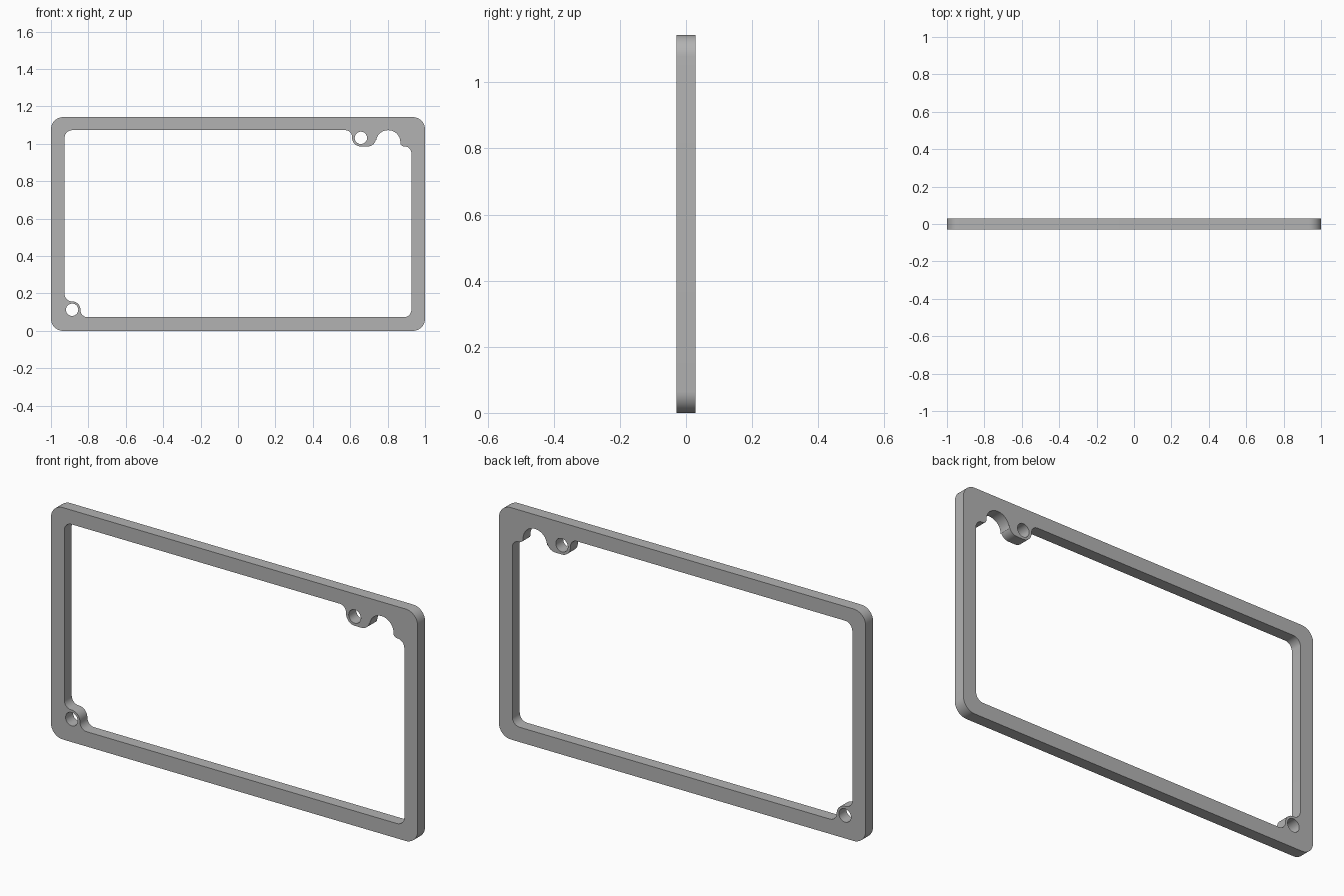
import bpy, bmesh, math
from mathutils import Vector, Matrix

cube = bpy.data.objects.get("Cube")
if cube:
    bpy.data.objects.remove(cube, do_unlink=True)

THICKNESS = 0.058
WIDTH, HEIGHT = 2.0, 1.143
L, R, B, T = -0.927, 0.927, 0.073, 1.073   # window edges
LEDGE = 0.986                              # underside of the upper boss
HOLE_R = 0.033


def rounded(corners, steps=10):
    """Outline through (x, z, radius) corners, each filleted with an arc."""
    points = []
    for i, (x, z, r) in enumerate(corners):
        p = Vector((x, z))
        a = (Vector(corners[i - 1][:2]) - p).normalized()
        b = (Vector(corners[(i + 1) % len(corners)][:2]) - p).normalized()
        centre = p + (a + b) * r           # all corners are right angles
        for k in range(steps + 1):
            t = k / steps * math.pi / 2
            points.append(centre - b * r * math.cos(t) - a * r * math.sin(t))
    return points


def circle(x, z, r, n=40):
    return [Vector((x + r * math.cos(2 * math.pi * k / n),
                    z + r * math.sin(2 * math.pi * k / n))) for k in range(n)]


# Outer edge
h = WIDTH / 2
outer = rounded([(-h, 0, 0.065), (h, 0, 0.065), (h, HEIGHT, 0.065), (-h, HEIGHT, 0.065)])

# Window edge, with the lower boss, the upper boss and the arched notch
window = rounded([
    (L, 0.158, 0.038), (-0.842, 0.158, 0.045), (-0.842, B, 0.038),
    (R, B, 0.04),
    (R, LEDGE, 0.036), (0.868, LEDGE, 0.02),
    (0.868, T, 0.064), (0.738, T, 0.064),
    (0.738, LEDGE, 0.045), (0.61, LEDGE, 0.047), (0.61, T, 0.036),
    (L, T, 0.04),
])
holes = [circle(-0.887, 0.113, HOLE_R), circle(0.657, 1.032, HOLE_R)]

# Filled flat curve, extruded to the plate thickness
curve = bpy.data.curves.new("frame_profile", 'CURVE')
curve.dimensions = '2D'
curve.fill_mode = 'BOTH'
curve.extrude = THICKNESS / 2
for loop in [outer, window] + holes:
    spline = curve.splines.new('POLY')
    spline.points.add(len(loop) - 1)
    for point, co in zip(spline.points, loop):
        point.co = (co.x, co.y, 0, 1)
    spline.use_cyclic_u = True
profile = bpy.data.objects.new("frame_profile", curve)
bpy.context.collection.objects.link(profile)
bpy.context.view_layer.update()
graph = bpy.context.evaluated_depsgraph_get()
mesh = bpy.data.meshes.new_from_object(profile.evaluated_get(graph))
bpy.data.objects.remove(profile, do_unlink=True)

# Weld and stand upright
bm = bmesh.new()
bm.from_mesh(mesh)
bmesh.ops.remove_doubles(bm, verts=bm.verts, dist=1e-5)
bmesh.ops.transform(bm, matrix=Matrix.Rotation(math.pi / 2, 4, 'X'), verts=bm.verts)
bmesh.ops.recalc_face_normals(bm, faces=bm.faces)
bm.to_mesh(mesh)
bm.free()

# Grey plastic
grey = bpy.data.materials.new("grey")
grey.use_nodes = True
colour = (0.45, 0.45, 0.45, 1)
grey.diffuse_color = colour
grey.node_tree.nodes["Principled BSDF"].inputs["Base Color"].default_value = colour
mesh.materials.clear()
mesh.materials.append(grey)

frame = bpy.data.objects.new("frame", mesh)
bpy.context.collection.objects.link(frame)
for obj in bpy.context.selected_objects:
    obj.select_set(False)
frame.select_set(True)
bpy.context.view_layer.objects.active = frame
bpy.ops.object.shade_smooth_by_angle(angle=math.radians(30))
